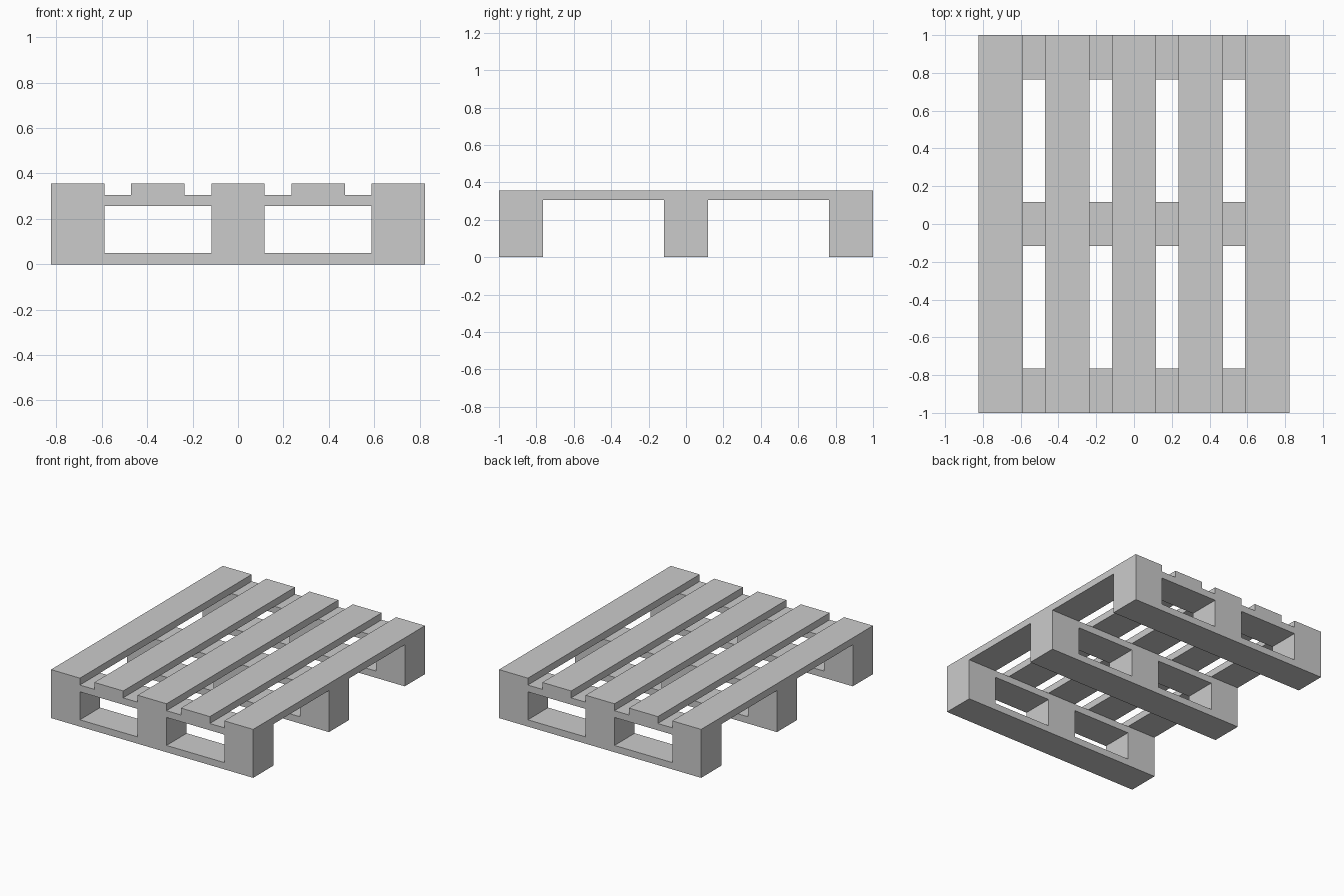
import bpy, bmesh, math
from itertools import product

if "Cube" in bpy.data.objects:
    bpy.data.objects.remove(bpy.data.objects["Cube"])

U = 2 / 17                      # gap between boards; boards are two gaps wide
W, L = 7 * U, 1.0               # half width, half length
Z_BASE, Z_RAIL, Z_DECK, Z_TOP = 0.05, 0.256, 0.306, 0.357

parts = []                      # each part is (min corner, max corner)


def box(x, y, z):
    parts.append(tuple(zip(x, y, z)))


# Deck boards running front to back
for i in range(-2, 3):
    box(((3 * i - 1) * U, (3 * i + 1) * U), (-L, L), (Z_DECK, Z_TOP))

# Three supports: bottom board, three blocks, cross rail
for yc in (-L + U, 0, L - U):
    y = (yc - U, yc + U)
    box((-W, W), y, (0, Z_BASE))
    box((-W, W), y, (Z_RAIL, Z_DECK))
    for xc in (-6 * U, 0, 6 * U):
        box((xc - U, xc + U), y, (Z_BASE, Z_RAIL))


def fused_mesh(boxes):
    """Fuse touching boxes into one skin, with no hidden inner faces."""
    cuts = [sorted({round(c[a], 5) for b in boxes for c in b}) for a in range(3)]

    def index(corner):
        return [cuts[a].index(round(corner[a], 5)) for a in range(3)]

    solid = set()
    for lo, hi in boxes:
        solid.update(product(*(range(a, b) for a, b in zip(index(lo), index(hi)))))

    bm = bmesh.new()
    verts = {}

    def vert(key):
        if key not in verts:
            verts[key] = bm.verts.new([cuts[a][key[a]] for a in range(3)])
        return verts[key]

    for cell in solid:
        for axis, side in product(range(3), (0, 1)):
            near = list(cell)
            near[axis] += 2 * side - 1
            if tuple(near) in solid:
                continue
            b, c = (axis + 1) % 3, (axis + 2) % 3
            ring = []
            for db, dc in ((0, 0), (1, 0), (1, 1), (0, 1)):
                k = list(cell)
                k[axis] += side
                k[b] += db
                k[c] += dc
                ring.append(vert(tuple(k)))
            bm.faces.new(ring if side else ring[::-1])

    # Merge the coplanar patches into large flat faces
    bmesh.ops.dissolve_limit(bm, angle_limit=math.radians(1),
                             verts=bm.verts[:], edges=bm.edges[:])
    mesh = bpy.data.meshes.new("wooden_pallet")
    bm.to_mesh(mesh)
    bm.free()
    return mesh


pallet = bpy.data.objects.new("wooden_pallet", fused_mesh(parts))
bpy.context.collection.objects.link(pallet)
